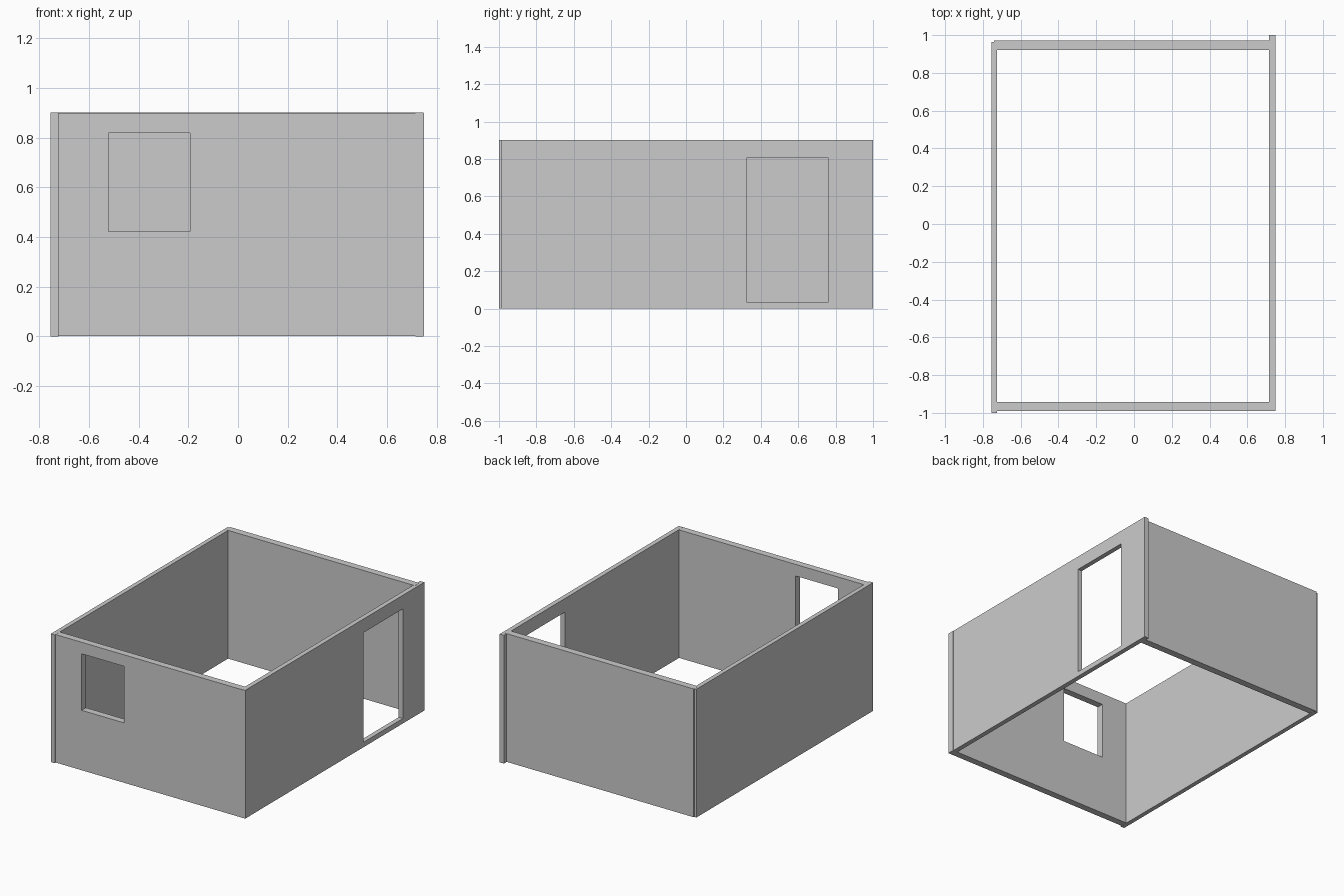
import bpy, bmesh

if "Cube" in bpy.data.objects:
    bpy.data.objects.remove(bpy.data.objects["Cube"])


def make_object(name, bm):
    bmesh.ops.recalc_face_normals(bm, faces=bm.faces)
    mesh = bpy.data.meshes.new(name)
    bm.to_mesh(mesh)
    bm.free()
    obj = bpy.data.objects.new(name, mesh)
    bpy.context.collection.objects.link(obj)
    return obj


def wall(name, axis, span, depth, height, opening=None):
    """Wall running along axis; opening = (start, end, bottom, top)."""
    bm = bmesh.new()

    def vert(u, d, z):
        return bm.verts.new((u, d, z) if axis == 'x' else (d, u, z))

    def loop(rect, d):
        a, b, lo, hi = rect
        return [vert(u, d, z) for u, z in ((a, lo), (b, lo), (b, hi), (a, hi))]

    def join(p, q):
        for i in range(4):
            j = (i + 1) % 4
            bm.faces.new((p[i], p[j], q[j], q[i]))

    rect = (*span, *height)
    outer = [loop(rect, d) for d in depth]
    join(*outer)
    if opening:
        inner = [loop(opening, d) for d in depth]
        join(*inner)
        for o, i in zip(outer, inner):
            join(o, i)
    else:
        for o in outer:
            bm.faces.new(o)
    return make_object(name, bm)


# Front wall with window
wall("front_wall", 'x', (-0.74, 0.75), (-0.99, -0.942), (0.001, 0.9),
     (-0.522, -0.193, 0.422, 0.819))
# Back wall
wall("back_wall", 'x', (-0.74, 0.73), (0.922, 0.971), (0.001, 0.902))
# Left wall, slightly proud of the front wall
wall("left_wall", 'y', (-1.0, 0.963), (-0.755, -0.724), (0.0, 0.901))
# Right wall with doorway, running past the back wall
wall("right_wall", 'y', (-0.987, 1.0), (0.715, 0.748), (0.0, 0.901),
     (0.323, 0.762, 0.035, 0.805))
